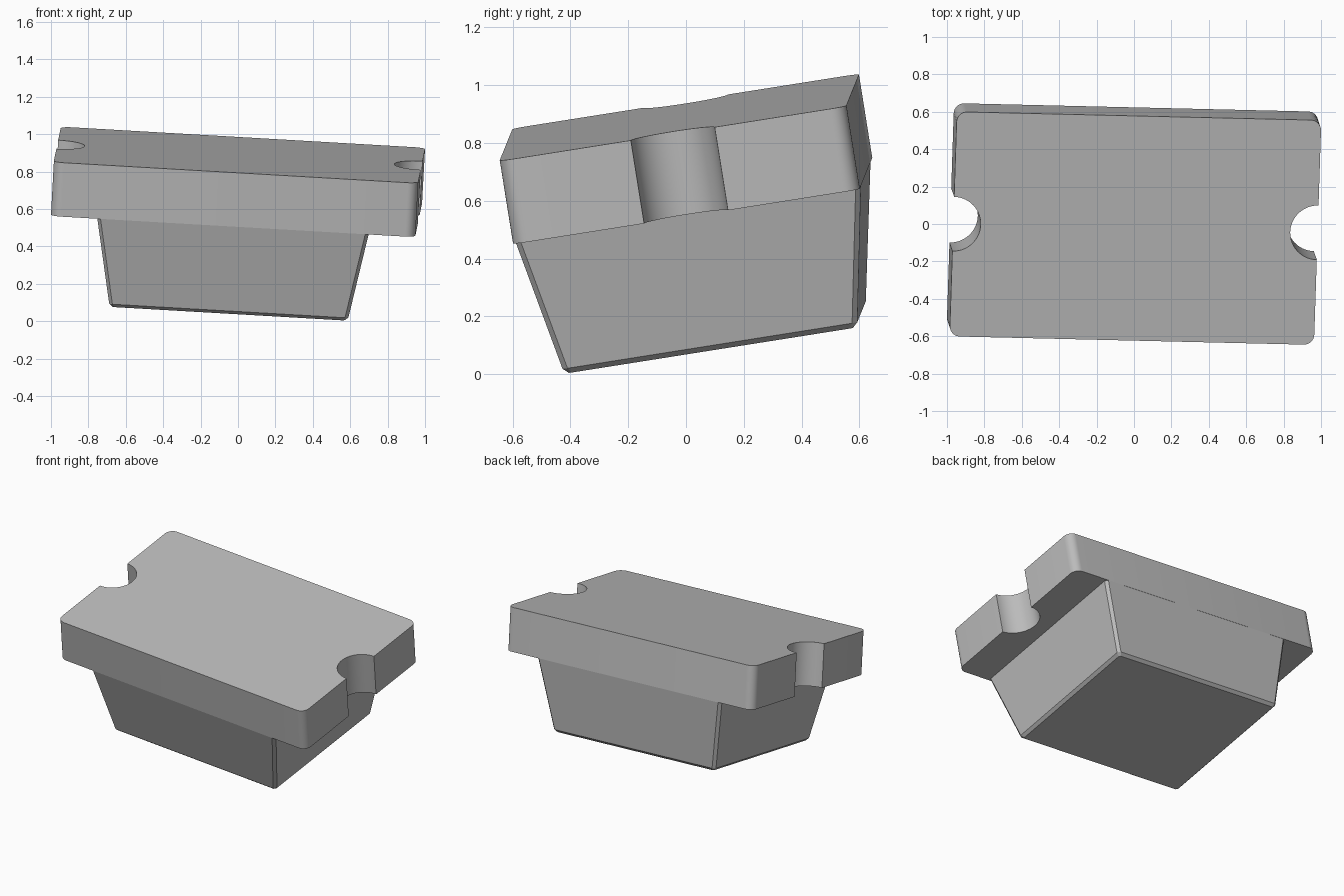
import bpy, bmesh, math
from mathutils import Matrix, Vector

if "Cube" in bpy.data.objects:
    bpy.data.objects.remove(bpy.data.objects["Cube"])

L, W, T = 0.976, 0.608, 0.146      # half length, half width, half thickness of the plate
CORNER, NOTCH = 0.055, 0.147       # plate corner radius, end notch radius

grey = bpy.data.materials.new("grey")
grey.diffuse_color = (0.5, 0.5, 0.5, 1)
grey.use_nodes = True
grey.node_tree.nodes["Principled BSDF"].inputs["Base Color"].default_value = grey.diffuse_color

# Whole model rests tilted on one corner
ax = Vector((1, -0.0235, -0.058)).normalized()
ay = Vector((0.034, 1, 0.158))
ay = (ay - ax * ay.dot(ax)).normalized()
az = ax.cross(ay)
TILT = Matrix.Translation((0, 0, 0.7445)) @ Matrix((ax, ay, az)).transposed().to_4x4()


def arc(cx, cy, r, a0, a1, n):
    return [(cx + r * math.cos(math.radians(a0 + (a1 - a0) * i / n)),
             cy + r * math.sin(math.radians(a0 + (a1 - a0) * i / n))) for i in range(n + 1)]


def loft(name, rings, cap_top=True):
    """Join rings of (outline, z), listed from top to bottom, and cap the ends."""
    bm = bmesh.new()
    loops = [[bm.verts.new((x, y, z)) for x, y in pts] for pts, z in rings]
    if cap_top:
        bm.faces.new(loops[0])
    bm.faces.new(loops[-1][::-1])
    n = len(loops[0])
    for a, b in zip(loops, loops[1:]):
        for i in range(n):
            j = (i + 1) % n
            bm.faces.new((a[i], b[i], b[j], a[j]))
    bm.transform(TILT)
    me = bpy.data.meshes.new(name)
    bm.to_mesh(me)
    bm.free()
    me.materials.append(grey)
    ob = bpy.data.objects.new(name, me)
    bpy.context.collection.objects.link(ob)
    return ob


def chamfered(hx, hy, c):
    return [(hx, -hy + c), (hx, hy - c), (hx - c, hy), (-hx + c, hy),
            (-hx, hy - c), (-hx, -hy + c), (-hx + c, -hy), (hx - c, -hy)]


# Plate: rounded rectangle with a half-round notch in each end
half = (arc(L - CORNER, -W + CORNER, CORNER, -90, 0, 8)
        + arc(L, 0, NOTCH, 270, 90, 28)
        + arc(L - CORNER, W - CORNER, CORNER, 0, 90, 8))
outline = half + [(-x, -y) for x, y in half]
plate = loft("top_plate", [(outline, T), (outline, -T)])
bpy.context.view_layer.objects.active = plate
plate.select_set(True)
bpy.ops.object.shade_smooth_by_angle(angle=math.radians(30))

# Tapered block below, flush with the long sides, with chamfered edges
loft("tapered_base", [(chamfered(0.727, 0.607, 0.018), -T),
                      (chamfered(0.641, 0.517, 0.018), -0.618),
                      (chamfered(0.622, 0.498, 0.010), -0.636)], cap_top=False)
